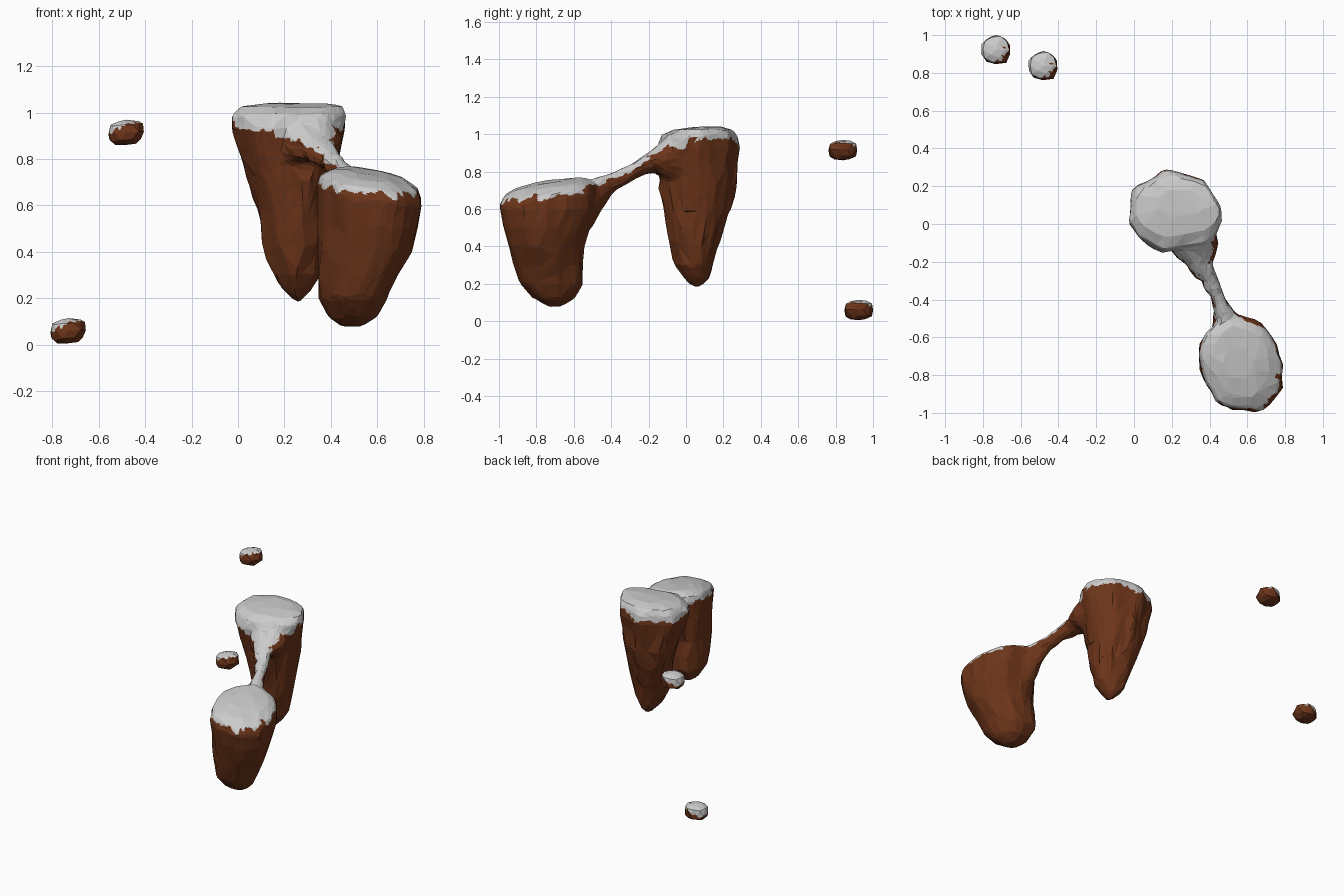
import bpy, bmesh
from math import sin, cos, pi
from mathutils import Vector, noise

if "Cube" in bpy.data.objects:
    bpy.data.objects.remove(bpy.data.objects["Cube"])

brown = bpy.data.materials.new("brown_rock")
brown.diffuse_color = (0.15, 0.035, 0.01, 1)
brown.use_nodes = True
brown.node_tree.nodes["Principled BSDF"].inputs["Base Color"].default_value = brown.diffuse_color


def power(v, p):
    return abs(v) ** p * (1 if v > 0 else -1)


def loft(bm, sections, along_y=False, rough=0.0, square=0.9, skew=0.0, tilt=(0, 0, 0), n=28):
    """Skin rings given as (height, a0, a1, b0, b1); tilt shears the upper part."""
    rings = []
    for h, a0, a1, b0, b1 in sections:
        ca, cb, ra, rb = (a0 + a1) / 2, (b0 + b1) / 2, (a1 - a0) / 2, (b1 - b0) / 2
        ring = []
        for i in range(n):
            t = 2 * pi * i / n
            u, v = power(cos(t), square), power(sin(t), square)
            k = 1 + rough * noise.noise((2.2 * u + ca * 5, 2.2 * v + cb * 5, h * 2.5))
            k += skew * sin(2 * t)
            a, b = ca + ra * u * k, cb + rb * v * k
            z = h
            if h > tilt[2]:
                z += tilt[0] * (a - 0.57) + tilt[1] * (b + 0.74)
            ring.append(bm.verts.new((a, h, b) if along_y else (a, b, z)))
        rings.append(ring)
    for lo, hi in zip(rings, rings[1:]):
        for i in range(n):
            j = (i + 1) % n
            bm.faces.new((lo[i], lo[j], hi[j], hi[i]))
    bm.faces.new(rings[0][::-1])
    bm.faces.new(rings[-1])


def finish(bm, name, keep, material=None):
    """Copy only the faces accepted by keep into a new object."""
    part = bm.copy()
    bmesh.ops.delete(part, geom=[f for f in part.faces if not keep(f)], context='FACES')
    mesh = bpy.data.meshes.new(name)
    part.to_mesh(mesh)
    part.free()
    mesh.materials.clear()
    if material:
        mesh.materials.append(material)
    ob = bpy.data.objects.new(name, mesh)
    bpy.context.collection.objects.link(ob)
    return ob


def split_cap(bm, name, is_cap):
    """Cut facets finely (still flat) so the cap edge can be ragged."""
    bmesh.ops.triangulate(bm, faces=bm.faces)
    bmesh.ops.subdivide_edges(bm, edges=bm.edges, cuts=5, use_grid_fill=True)
    bm.normal_update()
    return (finish(bm, name + "_rock", lambda f: not is_cap(f), brown),
            finish(bm, name + "_cap", is_cap))


# Large islands and the land bridge as overlapping lofts
bm = bmesh.new()
loft(bm, [(0.19, 0.245, 0.27, 0.035, 0.075), (0.235, 0.19, 0.31, -0.015, 0.12),
          (0.30, 0.145, 0.35, -0.05, 0.145), (0.42, 0.115, 0.37, -0.08, 0.175),
          (0.58, 0.075, 0.39, -0.10, 0.235), (0.72, 0.035, 0.42, -0.125, 0.265),
          (0.85, 0.0, 0.44, -0.14, 0.275), (0.93, -0.02, 0.45, -0.145, 0.277),
          (0.99, -0.015, 0.455, -0.125, 0.265), (1.025, 0.01, 0.44, -0.06, 0.24),
          (1.04, 0.12, 0.36, 0.04, 0.18)], rough=0.14, square=0.92, skew=-0.04)
loft(bm, [(0.08, 0.45, 0.54, -0.74, -0.66), (0.12, 0.39, 0.60, -0.81, -0.60),
          (0.20, 0.35, 0.645, -0.89, -0.545), (0.30, 0.35, 0.69, -0.92, -0.55),
          (0.40, 0.35, 0.74, -0.95, -0.55), (0.50, 0.35, 0.775, -0.975, -0.52),
          (0.60, 0.35, 0.795, -0.995, -0.495), (0.66, 0.35, 0.795, -0.998, -0.49),
          (0.70, 0.36, 0.78, -0.98, -0.50), (0.73, 0.41, 0.72, -0.92, -0.54),
          (0.745, 0.48, 0.64, -0.82, -0.65)],
     rough=0.07, square=0.95, skew=-0.08, tilt=(-0.12, 0.14, 0.62))
loft(bm, [(-0.62, 0.42, 0.62, 0.48, 0.74), (-0.50, 0.415, 0.555, 0.50, 0.76),
          (-0.45, 0.415, 0.52, 0.60, 0.778), (-0.38, 0.40, 0.478, 0.69, 0.80),
          (-0.30, 0.36, 0.442, 0.745, 0.84), (-0.22, 0.28, 0.415, 0.785, 0.89),
          (-0.16, 0.20, 0.42, 0.795, 0.935), (-0.10, 0.13, 0.435, 0.74, 0.985),
          (0.02, 0.11, 0.44, 0.70, 1.03)], along_y=True)
bmesh.ops.recalc_face_normals(bm, faces=bm.faces)
mesh = bpy.data.meshes.new("blank")
bm.to_mesh(mesh)
bm.free()
blank = bpy.data.objects.new("blank", mesh)
bpy.context.collection.objects.link(blank)

# Fuse into one body, soften, then reduce to irregular flat facets
m = blank.modifiers.new("fuse", 'REMESH')
m.mode, m.voxel_size = 'VOXEL', 0.016
m = blank.modifiers.new("soften", 'SMOOTH')
m.iterations = 2
m = blank.modifiers.new("facet", 'DECIMATE')
m.ratio = 0.08
body = bpy.data.meshes.new_from_object(blank.evaluated_get(bpy.context.evaluated_depsgraph_get()))
bpy.data.objects.remove(blank)
bm = bmesh.new()
bm.from_mesh(body)

# Crags: vertical creases plus a fine jitter, fading on the flat tops
for v in bm.verts:
    p = v.co.copy()
    crag = 0.018 * noise.noise((p.x * 13, p.y * 13, p.z * 5)) * (1 - abs(v.normal.z))
    if p.y > -0.3 and p.z < 0.9:
        crag *= 1.7
    v.co += v.normal * crag + 0.006 * noise.noise_vector(p * 17)
for f in bm.faces:
    f.smooth = False

# Lower edge of the cap, as height against y
edge = [(-1.1, 0.64), (-0.55, 0.695), (-0.45, 0.74), (-0.3, 0.81), (-0.2, 0.88),
        (-0.1, 0.925), (0.12, 0.96), (0.4, 0.955)]


def on_cap(f):
    c = f.calc_center_median()
    for (y0, z0), (y1, z1) in zip(edge, edge[1:]):
        if y0 <= c.y <= y1:
            z = z0 + (z1 - z0) * (c.y - y0) / (y1 - y0)
    if c.y < -0.5:
        z -= 0.07 * (c.x - 0.57)
    z += 0.02 * noise.noise(c * 35) + 0.04 * noise.noise(c * 13)
    return c.z > z and f.normal.z > -0.15


split_cap(bm, "islands", on_cap)
bm.free()

# Two matching small floating rocks
bm = bmesh.new()
bmesh.ops.create_icosphere(bm, subdivisions=2, radius=1)
for v in bm.verts:
    p = v.co.copy()
    k = 1 + 0.2 * noise.noise(p * 1.9)
    v.co = Vector((0.079 * power(p.x, 0.9) * k, 0.077 * power(p.y, 0.9) * k,
                   0.055 * power(p.z, 0.7)))
    v.co.z += 0.06 * v.co.x
    v.co += 0.007 * noise.noise_vector(p * 3)


def small_cap(f):
    c = f.calc_center_median()
    return c.z > 0.022 + 0.4 * c.x - 0.15 * c.y + 0.03 * noise.noise(c * 40) and f.normal.z > -0.1


upper = split_cap(bm, "upper_small", small_cap)
lower = split_cap(bm, "lower_small", small_cap)
bm.free()
for ob in upper:
    ob.location = (-0.48, 0.838, 0.915)
for ob in lower:
    ob.location = (-0.73, 0.923, 0.06)
